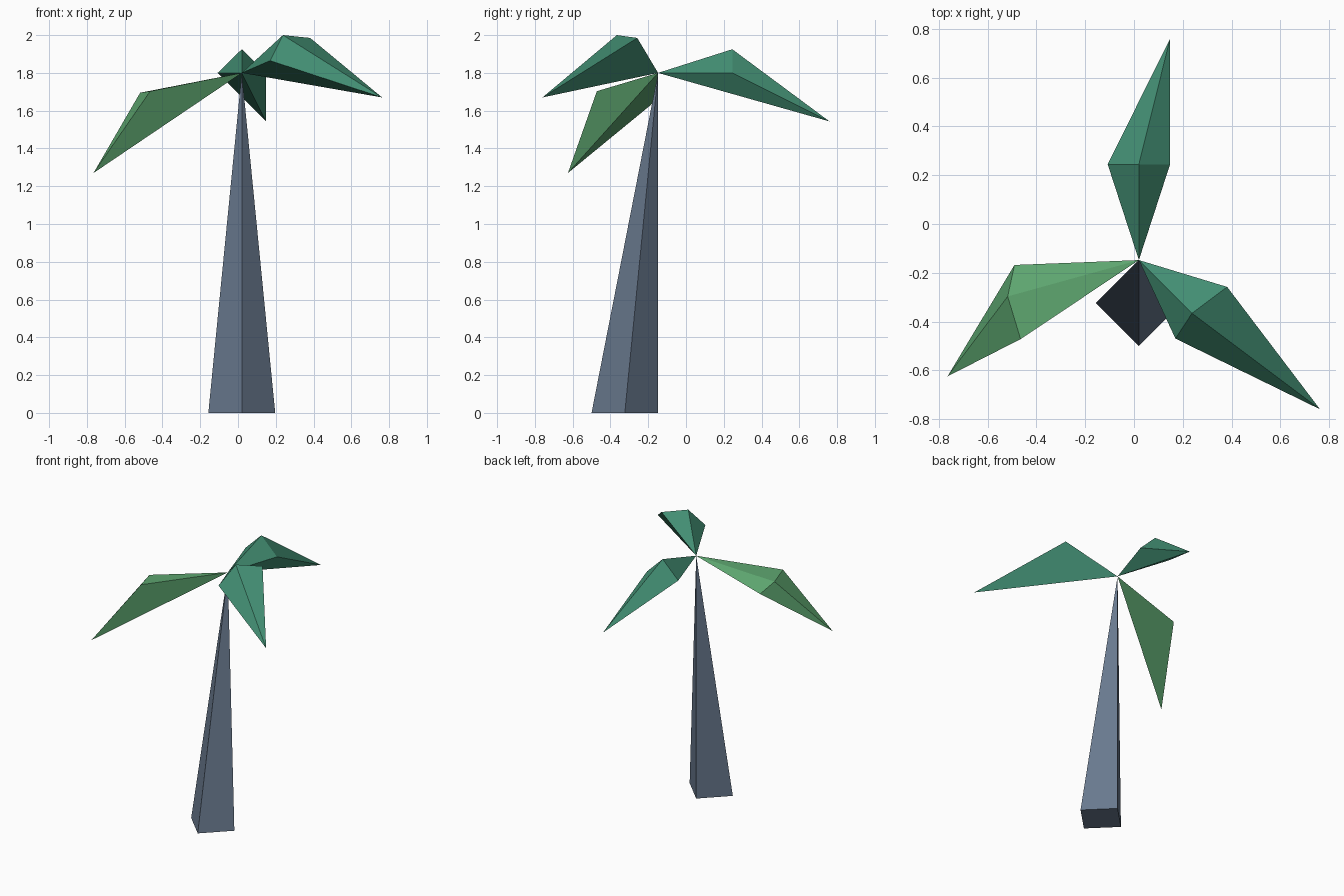
import bpy
import bmesh

if "Cube" in bpy.data.objects:
    bpy.data.objects.remove(bpy.data.objects["Cube"])

CROWN = (0.02, -0.148, 1.8)


def material(name, color):
    m = bpy.data.materials.new(name)
    m.diffuse_color = (*color, 1)
    m.use_nodes = True
    m.node_tree.nodes["Principled BSDF"].inputs["Base Color"].default_value = m.diffuse_color
    return m


def build(name, points, faces, mat):
    bm = bmesh.new()
    verts = [bm.verts.new(p) for p in points]
    for f in faces:
        bm.faces.new([verts[i] for i in f])
    bmesh.ops.recalc_face_normals(bm, faces=bm.faces)
    mesh = bpy.data.meshes.new(name)
    bm.to_mesh(mesh)
    bm.free()
    mesh.materials.append(mat)
    obj = bpy.data.objects.new(name, mesh)
    bpy.context.collection.objects.link(obj)
    return obj


def frond(name, side_a, ridge, side_b, tip, mat):
    # triangular section stretched to a point at the crown and at the tip,
    # with a keel running straight from crown to tip underneath
    faces = [(0, 1, 2), (0, 2, 3), (4, 2, 1), (4, 3, 2), (0, 4, 1), (0, 3, 4)]
    return build(name, [CROWN, side_a, ridge, side_b, tip], faces, mat)


bark = material("bark", (0.14, 0.19, 0.27))
dark_green = material("dark_green", (0.055, 0.27, 0.17))
light_green = material("light_green", (0.11, 0.38, 0.16))

# Leaning trunk: diamond base, apex above its back corner
base = [(0.02, -0.50, 0), (0.197, -0.324, 0), (0.02, -0.148, 0), (-0.157, -0.324, 0)]
build("trunk", base + [CROWN],
      [(3, 2, 1, 0)] + [(i, (i + 1) % 4, 4) for i in range(4)], bark)

# Three drooping fronds
frond("back_frond", (-0.108, 0.245, 1.8), (0.02, 0.245, 1.925),
      (0.148, 0.245, 1.8), (0.148, 0.76, 1.543), dark_green)
frond("right_frond", (0.382, -0.258, 1.985), (0.238, -0.366, 2.0),
      (0.17, -0.47, 1.865), (0.763, -0.76, 1.67), dark_green)
frond("left_frond", (-0.465, -0.472, 1.703), (-0.518, -0.297, 1.695),
      (-0.49, -0.168, 1.645), (-0.765, -0.625, 1.27), light_green)
